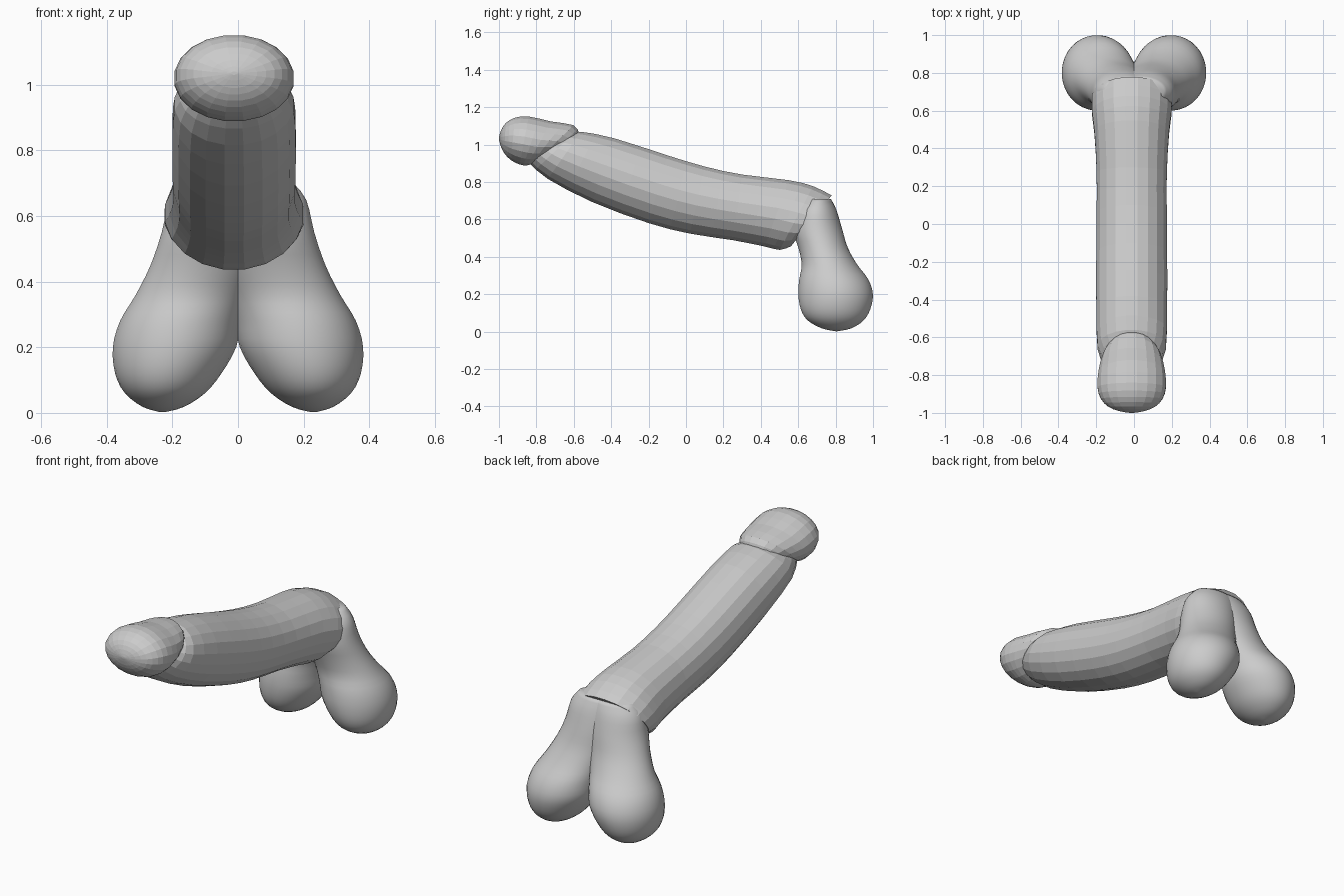
import bpy, bmesh, math
from mathutils import Vector

if "Cube" in bpy.data.objects:
    bpy.data.objects.remove(bpy.data.objects["Cube"])


def spline(rows, steps):
    """Catmull-Rom resampling of a list of number rows."""
    out = []
    for i in range(len(rows) - 1):
        p = [rows[max(0, min(len(rows) - 1, i + k))] for k in (-1, 0, 1, 2)]
        for s in range(steps):
            t = s / steps
            out.append([0.5 * (2 * b + (c - a) * t + (2 * a - 5 * b + 4 * c - d) * t * t
                               + (3 * b - a - 3 * c + d) * t ** 3) for a, b, c, d in zip(*p)])
    out.append(rows[-1])
    return out


def loft(name, rings, sides, smooth=False):
    """Skin elliptical rings given as (centre, half axis a, half axis b)."""
    bm = bmesh.new()
    loops = []
    for c, a, b in rings:
        angs = [2 * math.pi * (k + 0.5) / sides for k in range(sides)]
        loops.append([bm.verts.new(c + a * math.cos(t) + b * math.sin(t)) for t in angs])
    for p, q in zip(loops, loops[1:]):
        for k in range(sides):
            j = (k + 1) % sides
            bm.faces.new((p[k], p[j], q[j], q[k]))
    for ends in (loops[0], loops[-1]):
        bm.faces.new(ends)
    bmesh.ops.recalc_face_normals(bm, faces=bm.faces)
    for f in bm.faces:
        f.smooth = smooth
    me = bpy.data.meshes.new(name)
    bm.to_mesh(me)
    bm.free()
    ob = bpy.data.objects.new(name, me)
    bpy.context.collection.objects.link(ob)
    return ob


def side_rings(rows, steps, cx=-0.012):
    """Rows: top y, top z, bottom y, bottom z, half width."""
    res = []
    for ty, tz, by, bz, w in spline(rows, steps):
        top, bot = Vector((cx, ty, tz)), Vector((cx, by, bz))
        res.append(((top + bot) / 2, Vector((w, 0, 0)), (top - bot) / 2))
    return res


# Long curved shaft
loft("shaft", side_rings([
    (-0.61, 1.055, -0.84, 0.90, 0.15),
    (-0.56, 1.07, -0.74, 0.815, 0.183),
    (-0.38, 1.035, -0.50, 0.69, 0.19),
    (-0.10, 0.945, -0.20, 0.578, 0.19),
    (0.10, 0.885, 0.02, 0.522, 0.188),
    (0.30, 0.842, 0.25, 0.487, 0.188),
    (0.55, 0.812, 0.42, 0.453, 0.20),
    (0.68, 0.78, 0.50, 0.435, 0.213),
    (0.78, 0.73, 0.56, 0.455, 0.213)], 2), 20)

# Rounded tip
loft("tip", side_rings([
    (-0.57, 1.06, -0.74, 0.93, 0.12),
    (-0.60, 1.105, -0.81, 0.90, 0.155),
    (-0.72, 1.125, -0.85, 0.888, 0.178),
    (-0.84, 1.152, -0.89, 0.892, 0.183),
    (-0.915, 1.145, -0.935, 0.915, 0.165),
    (-0.965, 1.115, -0.97, 0.95, 0.125),
    (-0.99, 1.075, -0.99, 0.99, 0.07),
    (-1.0, 1.04, -1.0, 1.03, 0.01)], 2), 20)

# Two rounded lobes; rows: z, outer x, inner x, front y, back y
lobe = [
    (0.002, 0.235, 0.225, 0.80, 0.81),
    (0.018, 0.29, 0.165, 0.725, 0.885),
    (0.06, 0.345, 0.10, 0.65, 0.95),
    (0.12, 0.375, 0.05, 0.613, 0.986),
    (0.20, 0.382, 0.005, 0.60, 1.0),
    (0.28, 0.36, -0.01, 0.605, 0.975),
    (0.36, 0.312, -0.03, 0.618, 0.915),
    (0.45, 0.267, -0.06, 0.60, 0.865),
    (0.55, 0.233, -0.09, 0.57, 0.835),
    (0.65, 0.208, -0.10, 0.59, 0.805),
    (0.71, 0.16, -0.10, 0.64, 0.775)]
for side, label in ((-1, "left"), (1, "right")):
    rings = []
    for z, xo, xi, yf, yb in spline(lobe, 3):
        rings.append((Vector((side * (xo + xi) / 2, (yf + yb) / 2, z)),
                      Vector(((xo - xi) / 2, 0, 0)), Vector((0, (yb - yf) / 2, 0))))
    loft("lobe_" + label, rings, 36, True)
